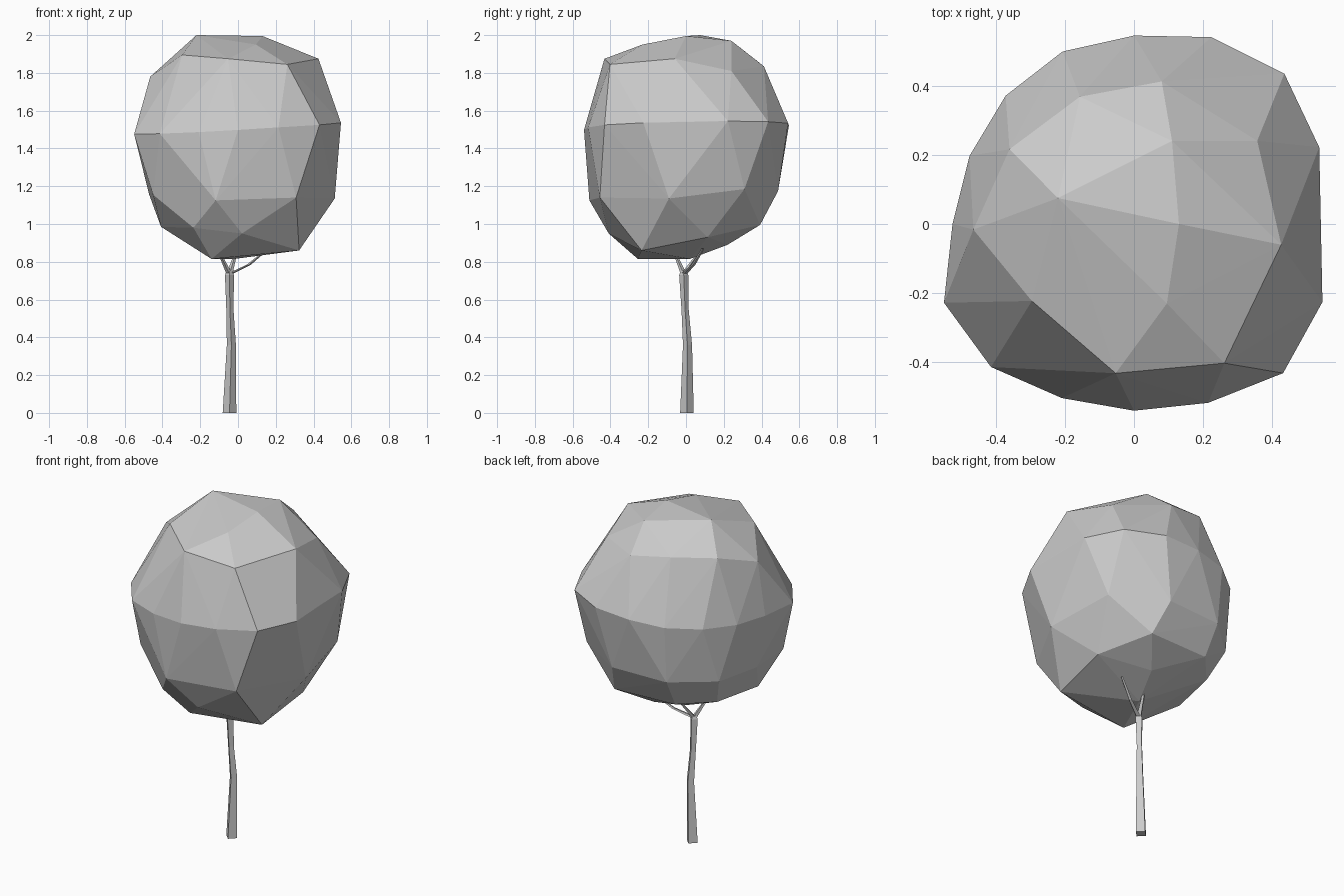
import bpy
import bmesh
from math import cos, sin, radians
from mathutils import Vector

default_cube = bpy.data.objects.get("Cube")
if default_cube:
    bpy.data.objects.remove(default_cube, do_unlink=True)

# One plain grey for the whole tree
grey = bpy.data.materials.new("plain_grey")
grey.use_nodes = True
grey.diffuse_color = (0.6, 0.6, 0.6, 1)
shader = next(n for n in grey.node_tree.nodes if n.type == 'BSDF_PRINCIPLED')
shader.inputs["Base Color"].default_value = grey.diffuse_color


def finish_object(name, bm):
    """Turn a bmesh into a flat shaded object in the scene."""
    bmesh.ops.recalc_face_normals(bm, faces=bm.faces)
    mesh = bpy.data.meshes.new(name)
    bm.to_mesh(mesh)
    bm.free()
    mesh.materials.append(grey)
    obj = bpy.data.objects.new(name, mesh)
    bpy.context.collection.objects.link(obj)
    return obj


def polar(angle, radius, height):
    """Point at an angle in degrees around the vertical axis."""
    a = radians(angle)
    return Vector((radius * cos(a), radius * sin(a), height))


def tapered_limb(name, path, sides=4):
    """Sweep a horizontal polygon along (centre, radius) stations."""
    bm = bmesh.new()
    rings = []
    for centre, radius in path:
        rings.append([bm.verts.new(Vector(centre) + polar(360 * i / sides, radius, 0))
                      for i in range(sides)])
    for low, high in zip(rings, rings[1:]):
        for i in range(sides):
            j = (i + 1) % sides
            bm.faces.new((low[i], low[j], high[j], high[i]))
    bm.faces.new(rings[0])
    bm.faces.new(rings[-1])
    return finish_object(name, bm)


# Crown: uneven rings of (angle, radius, height) wrapped in a faceted shell
widest_radii = [.54, .58, .615, .585, .545, .54, .525, .515,
                .525, .595, .585, .545, .54, .56, .61, .59]
shoulder_ring = [(-8, .43, 1.875), (34, .43, 1.81), (79, .42, 1.835),
                 (113, .4, 1.87), (149, .42, 1.86), (182, .465, 1.78),
                 (217, .37, 1.895), (263, .435, 1.875), (303, .48, 1.845)]
lower_ring = [(-10, .52, 1.135), (35, .54, 1.185), (73, .51, 1.175),
              (113, .51, 1.17), (146, .5, 1.16), (180, .47, 1.155),
              (212, .53, 1.155), (257, .525, 1.125), (304, .55, 1.14)]
under_ring = [(18, .37, .93), (63, .44, .995), (117, .42, 1), (150, .4, .99),
              (194, .42, .985), (238, .445, .98), (273, .41, .95), (324, .4, .86)]
top_points = [(-.22, .075, 2), (.13, 0, 1.995), (.11, .24, 1.97), (.095, -.23, 1.95)]
bottom_points = [(-.14, -.255, .815), (-.02, .02, .815), (.06, .22, .89)]

crown_points = [polar(*p) for p in shoulder_ring + lower_ring + under_ring]
crown_points += [Vector(p) for p in top_points + bottom_points]
step = 360 / len(widest_radii)
for i, radius in enumerate(widest_radii):
    angle = i * step
    tilt = .035 * cos(radians(angle - 20))
    crown_points.append(polar(angle, radius, 1.51 + tilt))

crown = bmesh.new()
for point in crown_points:
    crown.verts.new(point)
bmesh.ops.convex_hull(crown, input=crown.verts[:])
loose = [v for v in crown.verts if not v.link_faces]
bmesh.ops.delete(crown, geom=loose, context='VERTS')
finish_object("crown", crown)

# Trunk: slim four sided stem with a slight bend
tapered_limb("trunk", [((-.045, .005, 0), .036),
                       ((-.035, .008, .36), .024),
                       ((-.043, -.005, .55), .019),
                       ((-.045, -.012, .73), .024),
                       ((-.045, -.012, .75), .016)])

# Branches: three thin forks reaching into the crown
fork = Vector((-.045, -.012, .735))
branch_tips = {"left": (.16, .09, .87), "right": (-.11, -.07, .87), "back": (-.005, .085, .87)}
for side, tip in branch_tips.items():
    middle = fork.lerp(Vector(tip), .5)
    if side == "left":
        middle.z -= .018
    tapered_limb(side + "_branch", [(fork, .016), (middle, .011), (tip, .007)])
